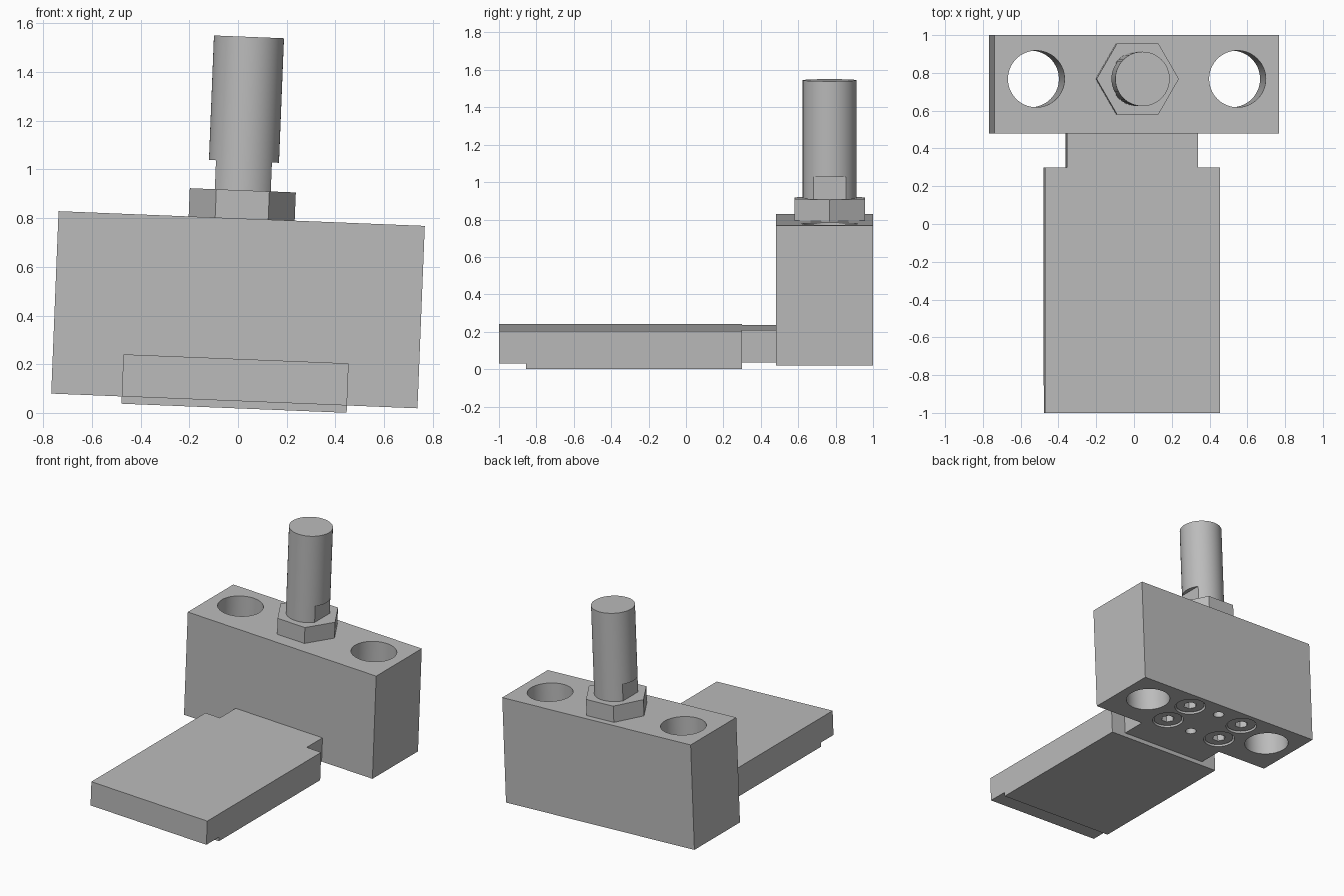
import bpy, bmesh, math
from mathutils import Matrix, Vector

if "Cube" in bpy.data.objects:
    bpy.data.objects.remove(bpy.data.objects["Cube"], do_unlink=True)

# The whole assembly leans slightly about the y axis
TILT = Matrix.Translation((-0.015, 0, 0.049)) @ Matrix.Rotation(math.radians(2.3), 4, 'Y')

steel = bpy.data.materials.new("steel_grey")
steel.use_nodes = True
GREY = (0.5, 0.5, 0.5, 1)
steel.diffuse_color = GREY
steel.node_tree.nodes["Principled BSDF"].inputs["Base Color"].default_value = GREY


def finish(name, bm):
    bmesh.ops.recalc_face_normals(bm, faces=bm.faces)
    mesh = bpy.data.meshes.new(name)
    bm.to_mesh(mesh)
    bm.free()
    mesh.materials.append(steel)
    ob = bpy.data.objects.new(name, mesh)
    bpy.context.collection.objects.link(ob)
    ob.matrix_world = TILT
    return ob


def box(name, x0, x1, y0, y1, z0, z1):
    bm = bmesh.new()
    bmesh.ops.create_cube(bm, size=1)
    bmesh.ops.scale(bm, vec=(x1 - x0, y1 - y0, z1 - z0), verts=bm.verts)
    bmesh.ops.translate(bm, vec=((x0 + x1) / 2, (y0 + y1) / 2, (z0 + z1) / 2), verts=bm.verts)
    return finish(name, bm)


def cylinder(name, x, y, z0, z1, r, sides=64):
    bm = bmesh.new()
    bmesh.ops.create_cone(bm, cap_ends=True, segments=sides, radius1=r, radius2=r, depth=z1 - z0)
    if sides == 6:  # hexagon corners point along x
        bmesh.ops.rotate(bm, matrix=Matrix.Rotation(math.pi / 2, 3, 'Z'), verts=bm.verts)
        if max(v.co.x for v in bm.verts) < r * 0.95:
            bmesh.ops.rotate(bm, matrix=Matrix.Rotation(math.pi / 6, 3, 'Z'), verts=bm.verts)
    bmesh.ops.translate(bm, vec=(x, y, (z0 + z1) / 2), verts=bm.verts)
    return finish(name, bm)


def activate(ob):
    bpy.ops.object.select_all(action='DESELECT')
    ob.select_set(True)
    bpy.context.view_layer.objects.active = ob


def cut(ob, cutters):
    activate(ob)
    for c in cutters:
        c.hide_render = True
        mod = ob.modifiers.new("cut", 'BOOLEAN')
        mod.operation, mod.solver, mod.object = 'DIFFERENCE', 'EXACT', c
        bpy.ops.object.modifier_apply(modifier=mod.name)
        bpy.data.objects.remove(c, do_unlink=True)


def smooth(ob):
    activate(ob)
    bpy.ops.object.shade_smooth_by_angle(angle=math.radians(30))


HOLE_Y = 0.768   # axis of stud and through holes
MID_Y = 0.74     # middle of block
SCREWS = [(sx * 0.23, MID_Y + sy * 0.12) for sx in (-1, 1) for sy in (-1, 1)]

# Main block with through holes, counterbores and dowel holes
block = box("block", -0.753, 0.753, 0.48, 1.0, 0, 0.75)
cutters = [cylinder("cutter", s * 0.533, HOLE_Y, -0.1, 0.9, 0.15) for s in (-1, 1)]
cutters += [cylinder("cutter", x, y, -0.1, 0.1, 0.106, 48) for x, y in SCREWS]
cutters += [cylinder("cutter", 0, MID_Y + s * 0.149, -0.1, 0.12, 0.037, 32) for s in (-1, 1)]
cut(block, cutters)
smooth(block)

# Socket screws sunk into the underside
for x, y in SCREWS:
    head = cylinder("socket_screw", x, y, 0.01, 0.1, 0.097, 48)
    cut(head, [cylinder("cutter", x, y, -0.05, 0.06, 0.046, 6)])
    smooth(head)

# Plate: stepped side profile extruded across the width
profile = [(-1, 0), (-0.855, 0), (-0.855, -0.03), (0.30, -0.03), (0.30, 0.173), (-1, 0.173)]
bm = bmesh.new()
face = bm.faces.new([bm.verts.new((-0.463, y, z)) for y, z in profile])
ext = bmesh.ops.extrude_face_region(bm, geom=[face])
bmesh.ops.translate(bm, vec=Vector((0.926, 0, 0)),
                    verts=[g for g in ext["geom"] if isinstance(g, bmesh.types.BMVert)])
finish("plate", bm)
box("plate_neck", -0.347, 0.347, 0.30, 0.48, 0, 0.173)

# Hexagonal nut and stud with two wrench flats
cylinder("hex_nut", 0, HOLE_Y, 0.75, 0.866, 0.218, 6)
stud = cylinder("stud", 0, HOLE_Y, 0.76, 1.497, 0.144)
cut(stud, [box("cutter", min(s * 0.115, s * 0.3), max(s * 0.115, s * 0.3), 0.5, 1.0, 0.7, 0.985)
           for s in (-1, 1)])
smooth(stud)
